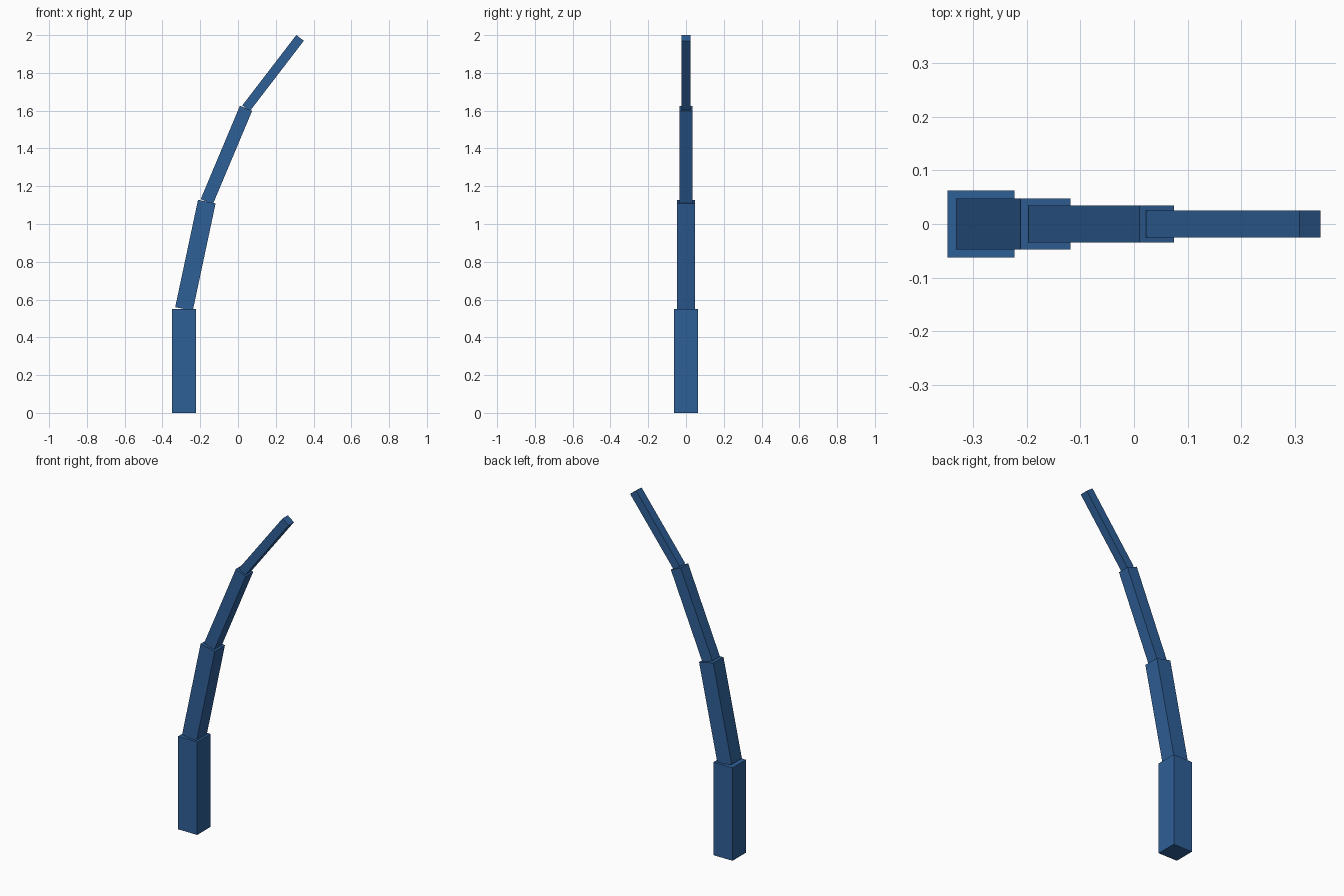
import bpy, bmesh, math
from mathutils import Matrix, Vector

if "Cube" in bpy.data.objects:
    bpy.data.objects.remove(bpy.data.objects["Cube"])

blue = bpy.data.materials.new("steel blue")
blue.diffuse_color = (0.028, 0.115, 0.31, 1)
blue.use_nodes = True
blue.node_tree.nodes["Principled BSDF"].inputs["Base Color"].default_value = blue.diffuse_color

# name, square width, length, lean towards +x in degrees
segments = [
    ("base_segment", 0.125, 0.55, 0),
    ("lower_segment", 0.095, 0.581, 12),
    ("upper_segment", 0.07, 0.536, 22.8),
    ("tip_segment", 0.05, 0.47, 37.5),
]

# Each square bar starts at the centre of the end of the one before
joint = Vector((-0.286, 0, 0))
for name, width, length, lean in segments:
    rot = Matrix.Rotation(math.radians(lean), 4, 'Y')
    bm = bmesh.new()
    bmesh.ops.create_cube(bm, size=1, matrix=Matrix.Translation((0, 0, length / 2))
                          @ Matrix.Diagonal((width, width, length, 1)))
    mesh = bpy.data.meshes.new(name)
    bm.to_mesh(mesh)
    bm.free()
    mesh.materials.append(blue)
    obj = bpy.data.objects.new(name, mesh)
    obj.matrix_world = Matrix.Translation(joint) @ rot
    bpy.context.collection.objects.link(obj)
    joint = joint + rot.to_3x3() @ Vector((0, 0, length))
